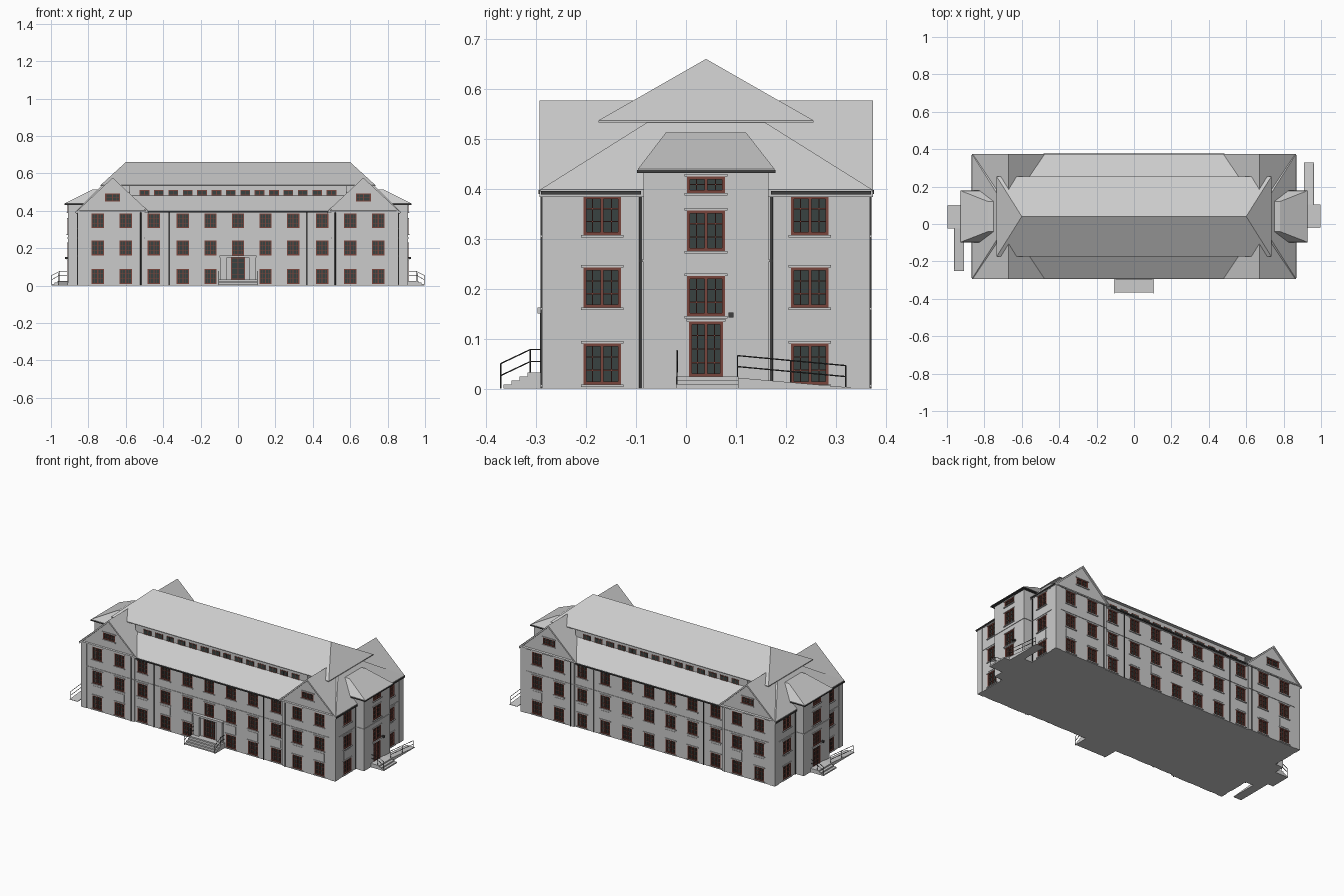
import bpy, bmesh
from mathutils import Vector

if "Cube" in bpy.data.objects:
    bpy.data.objects.remove(bpy.data.objects["Cube"])

CY = 0.04  # centre line of the main volume


def material(name, col):
    m = bpy.data.materials.new(name)
    m.diffuse_color = (*col, 1)
    m.use_nodes = True
    m.node_tree.nodes["Principled BSDF"].inputs["Base Color"].default_value = m.diffuse_color
    return m


GLASS = material("dark_glass", (0.04, 0.055, 0.052))
FRAME = material("red_brown_frame", (0.19, 0.06, 0.045))
METAL = material("dark_metal", (0.05, 0.05, 0.05))


def finish(name, bm, mat=None):
    bmesh.ops.recalc_face_normals(bm, faces=bm.faces)
    me = bpy.data.meshes.new(name)
    bm.to_mesh(me)
    bm.free()
    ob = bpy.data.objects.new(name, me)
    bpy.context.collection.objects.link(ob)
    if mat:
        me.materials.append(mat)
    return ob


def boxes(name, items, mat=None):
    """One mesh made of boxes (x0, x1, y0, y1, z0, z1)."""
    bm = bmesh.new()
    for x0, x1, y0, y1, z0, z1 in items:
        vs = bmesh.ops.create_cube(bm, size=1)["verts"]
        for v in vs:
            v.co = Vector(((x0 + x1) / 2 + v.co.x * abs(x1 - x0),
                           (y0 + y1) / 2 + v.co.y * abs(y1 - y0),
                           (z0 + z1) / 2 + v.co.z * (z1 - z0)))
    return finish(name, bm, mat)


def prism(name, pts, axis, a, b):
    """Extrude a 2D profile (u, z) along axis x or y from a to b."""
    bm = bmesh.new()
    put = (lambda u, z, t: (t, u, z)) if axis == "x" else (lambda u, z, t: (u, t, z))
    f = bm.faces.new([bm.verts.new(put(u, z, a)) for u, z in pts])
    new = bmesh.ops.extrude_face_region(bm, geom=[f])["geom"]
    off = Vector(put(0, 0, b - a))
    bmesh.ops.translate(bm, vec=off, verts=[g for g in new if isinstance(g, bmesh.types.BMVert)])
    return finish(name, bm)


def hull(name, pts):
    bm = bmesh.new()
    for p in pts:
        bm.verts.new(p)
    bmesh.ops.convex_hull(bm, input=bm.verts)
    bmesh.ops.dissolve_limit(bm, angle_limit=0.01, verts=bm.verts, edges=bm.edges)
    return finish(name, bm)


def tubes(name, paths, r=0.002):
    cu = bpy.data.curves.new(name, "CURVE")
    cu.dimensions = "3D"
    cu.bevel_depth, cu.bevel_resolution, cu.use_fill_caps = r, 1, True
    for path in paths:
        sp = cu.splines.new("POLY")
        sp.points.add(len(path) - 1)
        for p, co in zip(sp.points, path):
            p.co = (*co, 1)
    cu.materials.append(METAL)
    ob = bpy.data.objects.new(name, cu)
    bpy.context.collection.objects.link(ob)


def facade(wall, u0, u1, z0, z1, d0, d1):
    """Box on a wall (axis, plane, outward sign); d is depth outwards."""
    axis, plane, s = wall
    a, b = plane + s * d0, plane + s * d1
    return (a, b, u0, u1, z0, z1) if axis == "x" else (u0, u1, a, b, z0, z1)


# List every opening: (wall, centre, width, z0, z1, is_door)
YF, YB, MF, MB, XS, XT = -0.285, 0.365, -0.277, 0.357, 0.855, 0.91
ROWS = [(0.008, 0.09), (0.162, 0.242), (0.307, 0.386)]
openings, panels = [], []
for s, pav, main in ((-1, YF, MF), (1, YB, MB)):
    for u in (0, 0.147, 0.295, 0.45, 0.6, 0.75):
        wall = ("y", pav if u > 0.5 else main, s)
        for c in {u, -u}:
            for i, (z0, z1) in enumerate(ROWS):
                if u == 0 and s < 0 and i == 0:
                    openings.append((wall, 0, 0.075, 0.032, 0.152, True))
                    continue
                openings.append((wall, c, 0.066, z0, z1, False))
            if u:
                panels.append(facade(wall, c - 0.033, c + 0.033, 0.1, 0.148, -0.002, 0.002))
    for c in (-0.67, 0.67):
        openings.append((("y", pav, s), c, 0.08, 0.45, 0.492, False))
for s in (-1, 1):
    wall = ("x", s * XS, s)
    for c in (-0.168, 0.248):
        openings += [(wall, c, 0.075, z0, z1, False) for z0, z1 in ROWS]
        panels.append(facade(wall, c - 0.034, c + 0.034, 0.1, 0.15, -0.002, 0.002))
    wall = ("x", s * XT, s)
    openings.append((wall, CY, 0.068, 0.024, 0.134, True))
    openings += [(wall, CY, 0.076, *z, False) for z in ((0.145, 0.225), (0.275, 0.357), (0.392, 0.425))]

cutter = boxes("opening_cutter", [facade(w, c - d / 2, c + d / 2, z0, z1, -0.012, 0.02)
                                  for w, c, d, z0, z1, _ in openings])
cutter.hide_render = True
cutter.hide_viewport = True
cutter.display_type = "WIRE"

# Walls: middle block, gabled end pavilions, entrance towers
walls = [boxes("middle_walls", [(-0.51, 0.51, MF, MB, 0, 0.398)])]
for s, side in ((-1, "left"), (1, "right")):
    walls.append(prism(side + "_pavilion_walls",
                       [(s * x, z) for x, z in ((0.5, 0), (XS, 0), (XS, 0.395), (0.67, 0.566), (0.5, 0.407))],
                       "y", YF, YB))
    walls.append(boxes(side + "_tower_walls", [(s * 0.8, s * XT, -0.085, 0.165, 0, 0.437)]))
for w in walls:
    m = w.modifiers.new("openings", "BOOLEAN")
    m.operation, m.solver, m.object = "DIFFERENCE", "EXACT", cutter

# Windows and doors
glass, frames, sills = [], [], []
for wall, c, d, z0, z1, door in openings:
    l, r, t = c - d / 2, c + d / 2, 0.006
    glass.append(facade(wall, l, r, z0, z1, -0.014, -0.007))
    bars = [(l, l + t, z0, z1), (r - t, r, z0, z1), (l, r, z0, z0 + t), (l, r, z1 - t, z1),
            (c - 0.003, c + 0.003, z0, z1)]
    frames += [facade(wall, *b, -0.012, 0.001) for b in bars]
    h = z1 - z0
    thin = [(c + k * d / 4 - 0.001, c + k * d / 4 + 0.001, z0, z1) for k in (-1, 1)]
    for k in ((0.25, 0.5, 0.75) if door else (0.35, 0.67) if h > 0.05 else (0.5,)):
        thin.append((l, r, z0 + k * h - 0.0012, z0 + k * h + 0.0012))
    frames += [facade(wall, *b, -0.009, -0.003) for b in thin]
    sills.append(facade(wall, l - 0.005, r + 0.005, z1, z1 + 0.005, -0.004, 0.004))
    if not door:
        sills.append(facade(wall, l - 0.005, r + 0.005, z0 - 0.005, z0, -0.004, 0.006))
boxes("window_glass", glass, GLASS)
boxes("window_frames", frames, FRAME)
boxes("window_sills", sills)
boxes("wall_panels", panels)

# String course and corner pilasters
trim = [(-0.5, 0.5, MF - 0.003, MB + 0.003, 0.253, 0.258)]
for s in (-1, 1):
    trim += [(s * 0.497, s * (XS + 0.003), YF - 0.003, YB + 0.003, 0.253, 0.258),
             (s * 0.8, s * (XT + 0.003), -0.088, 0.168, 0.253, 0.258)]
    for y0, y1 in ((YF - 0.003, -0.25), (0.33, YB + 0.003)):
        trim.append((s * 0.82, s * (XS + 0.003), y0, y1, 0, 0.395))
boxes("wall_trim", trim)

# Main hipped roof, clerestory and raised upper roof
hull("lower_roof", [(s * 0.865, y, z) for s in (-1, 1) for y in (-0.291, 0.372) for z in (0.392, 0.399)]
     + [(s * 0.655, CY, 0.607) for s in (-1, 1)])
boxes("clerestory_walls", [(-0.58, 0.58, -0.158, 0.238, 0.45, 0.54)])
hull("upper_roof", [(s * 0.735, y, z) for s in (-1, 1) for y in (-0.175, 0.255) for z in (0.533, 0.537)]
     + [(s * 0.6, CY, 0.66) for s in (-1, 1)])
cl_glass, cl_frame = [], []
for i in range(14):
    x = -0.5 + i / 13
    for wall in (("y", -0.158, -1), ("y", 0.238, 1)):
        cl_frame.append(facade(wall, x - 0.026, x + 0.026, 0.482, 0.511, -0.002, 0.002))
        cl_glass += [facade(wall, x + a, x + a + 0.02, 0.486, 0.507, -0.001, 0.003) for a in (-0.022, 0.002)]
boxes("clerestory_frames", cl_frame, FRAME)
boxes("clerestory_glass", cl_glass, GLASS)

# Cross gable roofs and tower roofs
for s, side in ((-1, "left"), (1, "right")):
    prism(side + "_gable_roof", [(s * x, z) for x, z in (
        (0.475, 0.395), (0.67, 0.577), (0.865, 0.395), (0.865, 0.384), (0.67, 0.565), (0.475, 0.384))],
        "y", -0.293, 0.374)
    hull(side + "_tower_roof", [(s * x, y, z) for x in (0.78, 0.925) for y in (-0.096, 0.177) for z in (0.434, 0.44)]
         + [(s * x, y, 0.513) for x in (0.70, 0.78) for y in (-0.04, 0.12)])
    boxes(side + "_tower_eave", [(s * 0.82, s * 0.927, -0.098, 0.179, 0.432, 0.438)], METAL)

# Gutters and downpipes
boxes("eave_gutters", [(-0.485, 0.485, y - 0.004, y + 0.004, 0.39, 0.398) for y in (-0.291, 0.372)]
      + [(s * 0.862, s * 0.869, a, b, 0.389, 0.396) for s in (-1, 1) for a, b in ((-0.29, -0.09), (0.17, 0.37))], METAL)
pipes = [[(x, y, 0), (x, y, 0.395)] for x in (-0.52, 0.52) for y in (YF - 0.004, YB + 0.004)]
pipes += [[(x, y, 0), (x, y, 0.395)] for x in (-0.37, 0.37) for y in (MF - 0.004, MB + 0.004)]
pipes += [[(s * (XS + 0.004), y, 0), (s * (XS + 0.004), y, 0.392)] for s in (-1, 1) for y in (-0.092, 0.172)]
tubes("downpipes", pipes, 0.0028)

# Front entrance: surround, steps and railings
boxes("front_portal", [(-0.095, -0.06, -0.292, MF, 0, 0.15), (0.06, 0.095, -0.292, MF, 0, 0.15),
                       (-0.1, 0.1, -0.297, MF, 0.15, 0.162)])
boxes("front_steps", [(-0.105, 0.105, -0.365 + i * 0.016, MF, i * 0.008, (i + 1) * 0.008) for i in range(4)])
rails = []
for x in (-0.103, 0.103):
    for dz in (0, -0.024):
        rails.append([(x, -0.371, 0.05 + dz), (x, -0.312, 0.078 + dz), (x, -0.28, 0.078 + dz)])
    rails += [[(x, -0.371, 0), (x, -0.371, 0.05)], [(x, -0.312, 0.03), (x, -0.312, 0.078)]]
tubes("front_railings", rails, 0.0015)

# Side entrances: steps, ramp and railings, turned half around on the left
for s, side in ((-1, "left"), (1, "right")):
    Y = lambda y: CY + s * (y - CY)
    boxes(side + "_steps", [(s * 0.905, s * (0.998 - i * 0.016), Y(-0.02), Y(0.105), i * 0.008, (i + 1) * 0.008)
                            for i in range(3)])
    prism(side + "_ramp", [(Y(0.1), 0), (Y(0.33), 0), (Y(0.33), 0.002), (Y(0.1), 0.022)], "x", s * 0.908, s * 0.962)
    rails = []
    for dz in (0, -0.022):
        rails.append([(s * 0.96, Y(0.103), 0.066 + dz), (s * 0.96, Y(0.32), 0.046 + dz)])
        rails.append([(s * 0.915, Y(-0.018), 0.076 + dz), (s * 0.955, Y(-0.018), 0.076 + dz),
                      (s * 0.996, Y(-0.018), 0.054 + dz)])
    rails += [[(s * 0.96, Y(y), 0), (s * 0.96, Y(y), z)] for y, z in ((0.103, 0.066), (0.21, 0.056), (0.32, 0.046))]
    rails += [[(s * x, Y(-0.018), 0), (s * x, Y(-0.018), z)] for x, z in ((0.955, 0.076), (0.996, 0.054))]
    tubes(side + "_railings", rails, 0.0015)
    boxes(side + "_door_lamp", [(s * XT, s * 0.925, Y(0.085), Y(0.095), 0.142, 0.152)], METAL)
